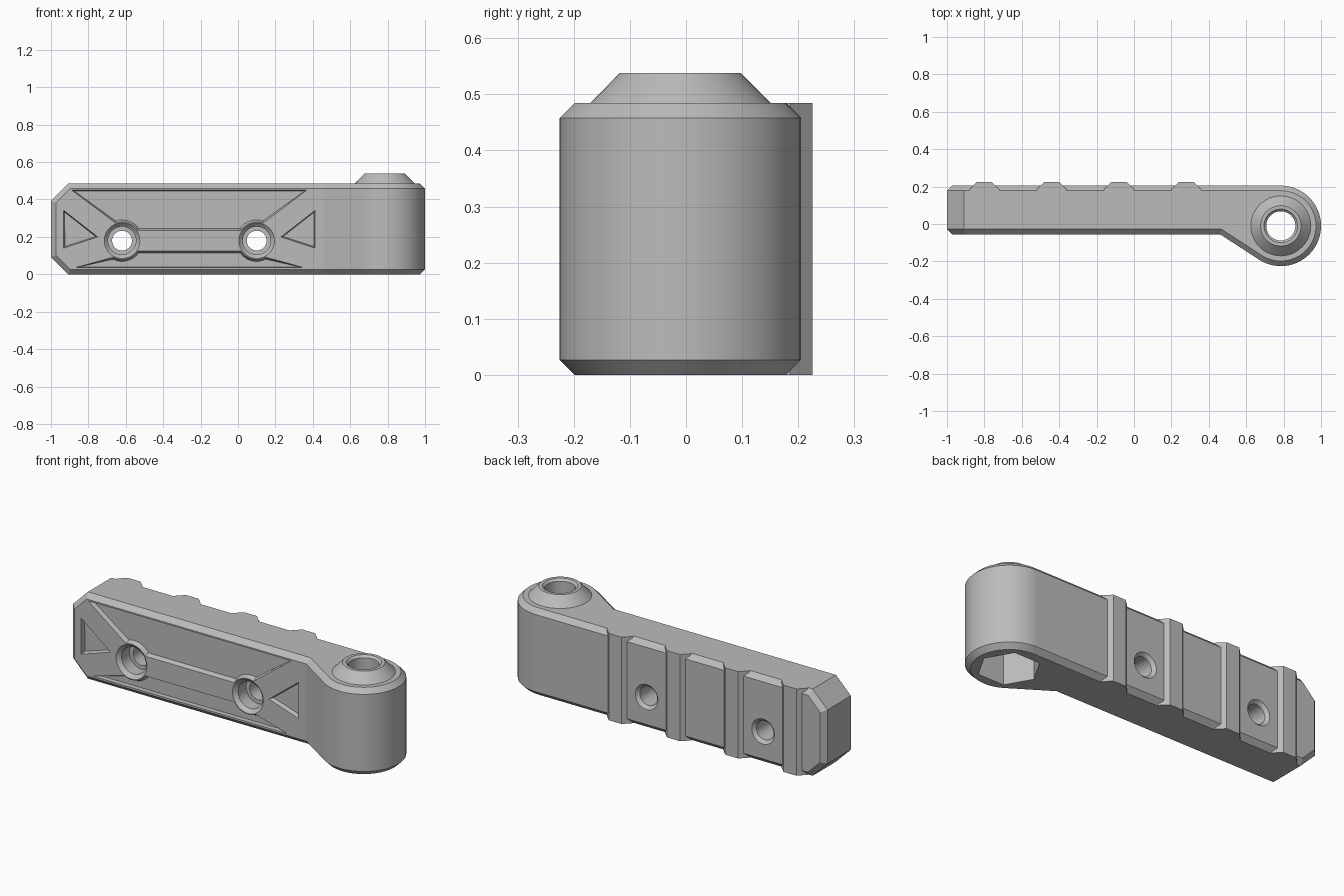
import bpy, bmesh
from math import cos, sin, radians, pi
from mathutils import Matrix, Vector

if "Cube" in bpy.data.objects:
    bpy.data.objects.remove(bpy.data.objects["Cube"])

TOP, FRONT, BACK = 0.485, -0.055, 0.205
BOSS = Vector((0.785, -0.01))
BOSS_R = 0.215
MID_X = -0.26            # mirror line of the front pattern
HOLE_X, HOLE_Z = 0.36, 0.18   # hole offset from the mirror line

grey = bpy.data.materials.new("plain grey")
grey.use_nodes = True
grey.diffuse_color = (0.5, 0.5, 0.5, 1)
grey.node_tree.nodes["Principled BSDF"].inputs["Base Color"].default_value = (0.5, 0.5, 0.5, 1)


def to_object(bm, name):
    bmesh.ops.recalc_face_normals(bm, faces=bm.faces)
    mesh = bpy.data.meshes.new(name)
    bm.to_mesh(mesh)
    bm.free()
    obj = bpy.data.objects.new(name, mesh)
    bpy.context.collection.objects.link(obj)
    mesh.materials.append(grey)
    return obj


def prism(points, place_a, place_b):
    """Solid between two copies of a 2D outline; returns bmesh and the second cap."""
    bm = bmesh.new()
    a = [bm.verts.new(place_a(*p)) for p in points]
    b = [bm.verts.new(place_b(*p)) for p in points]
    bm.faces.new(a)
    cap = bm.faces.new(b)
    for i in range(len(a)):
        j = (i + 1) % len(a)
        bm.faces.new((a[i], a[j], b[j], b[i]))
    bmesh.ops.recalc_face_normals(bm, faces=bm.faces)
    return bm, cap


def upright(points, z0, z1):
    return prism(points, lambda x, y: (x, y, z0), lambda x, y: (x, y, z1))[0]


def cone(name, centre, r0, r1, length, along_y=False, segments=48, turn=0):
    """Cone or cylinder starting at centre and running along +z or +y."""
    bm = bmesh.new()
    m = Matrix.Translation((0, 0, length / 2)) @ Matrix.Rotation(turn, 4, 'Z')
    if along_y:
        m = Matrix.Rotation(-pi / 2, 4, 'X') @ m
    bmesh.ops.create_cone(bm, cap_ends=True, segments=segments, radius1=r0, radius2=r1,
                          depth=length, matrix=Matrix.Translation(centre) @ m)
    return to_object(bm, name)


def combine(body, part, operation):
    part.hide_render = True
    mod = body.modifiers.new(operation, 'BOOLEAN')
    mod.operation, mod.solver, mod.object = operation, 'EXACT', part
    bpy.context.view_layer.objects.active = body
    bpy.ops.object.modifier_apply(modifier=mod.name)
    bpy.data.objects.remove(part)


# Arm and round boss from one plan outline
arc = [(BOSS.x + BOSS_R * cos(radians(a)), BOSS.y + BOSS_R * sin(radians(a)))
       for a in range(-122, 91, 4)]
arc[-1] = (BOSS.x, BACK)
bm = upright([(-1, BACK), (-1, FRONT), (0.46, FRONT)] + arc, 0, TOP)

# Cut the two end corners, then chamfer the front and back outlines
ends = [e for e in bm.edges if all(abs(v.co.x + 1) < 1e-4 for v in e.verts)
        and abs(e.verts[0].co.z - e.verts[1].co.z) < 1e-4]
bmesh.ops.bevel(bm, geom=ends, offset=0.092, segments=1, affect='EDGES')
bm.normal_update()


def is_side(f):
    return abs(f.normal.z) < 0.01 and f.normal.x > -0.99


rim = [e for e in bm.edges if len(e.link_faces) == 2
       and is_side(e.link_faces[0]) != is_side(e.link_faces[1])]
bmesh.ops.bevel(bm, geom=rim, offset=0.027, segments=1, affect='EDGES')
body = to_object(bm, "hinge_arm")

# Raised ribs on the back
for x in (-0.80, -0.44, -0.08, 0.28):
    outline = [(x - 0.08, 0.15), (x + 0.08, 0.15), (x + 0.08, 0.185),
               (x + 0.04, 0.225), (x - 0.04, 0.225), (x - 0.08, 0.185)]
    combine(body, to_object(upright(outline, 0, TOP), "back_rib"), 'UNION')

# Tapered collar on the boss
combine(body, cone("boss_collar", (*BOSS, 0.465), 0.18, 0.108, 0.073), 'UNION')

# Pivot bore with a slight lead-in, and the hexagonal nut recess below
combine(body, cone("pivot_bore", (*BOSS, -0.1), 0.078, 0.078, 0.8), 'DIFFERENCE')
combine(body, cone("bore_lead_in", (*BOSS, 0.526), 0.078, 0.098, 0.02), 'DIFFERENCE')
combine(body, cone("nut_recess", (*BOSS, -0.1), 0.158, 0.158, 0.27, segments=6,
                   turn=radians(30)), 'DIFFERENCE')


# Sloped-wall pockets that leave a truss pattern on the front
def pocket(points):
    bm, floor = prism([(MID_X + x, z) for x, z in points],
                      lambda x, z: (x, FRONT - 0.05, z), lambda x, z: (x, FRONT, z))
    bmesh.ops.inset_individual(bm, faces=[floor], thickness=0.011, depth=0.025)
    combine(body, to_object(bm, "front_pocket"), 'DIFFERENCE')


def ring(a0, a1, steps=8):
    angles = [radians(a0 + (a1 - a0) * i / steps) for i in range(steps + 1)]
    return [(HOLE_X + 0.1 * cos(a), HOLE_Z + 0.1 * sin(a)) for a in angles]


for half in ([(0.628, 0.45)] + ring(70, 146.6), [(0.605, 0.037)] + ring(-62, -146.6)):
    pocket(half + [(-x, z) for x, z in reversed(half)])
for s in (-1, 1):
    pocket([(s * 0.672, 0.342), (s * 0.49, 0.2), (s * 0.672, 0.14)])

# Bolt holes: chamfered counterbore in front, countersink at the back
for s in (-1, 1):
    x = MID_X + s * HOLE_X
    for name, y, r0, r1, length in (("bolt_hole", -0.2, 0.053, 0.053, 0.6),
                                    ("counterbore", -0.2, 0.075, 0.075, 0.235),
                                    ("front_chamfer", FRONT - 0.005, 0.1, 0.073, 0.027),
                                    ("back_countersink", BACK - 0.02, 0.05, 0.075, 0.025)):
        combine(body, cone(name, (x, y, HOLE_Z), r0, r1, length, along_y=True), 'DIFFERENCE')

# Smooth round walls, crisp chamfers
bpy.ops.object.select_all(action='DESELECT')
body.select_set(True)
bpy.context.view_layer.objects.active = body
bpy.ops.object.shade_smooth_by_angle(angle=radians(20))
